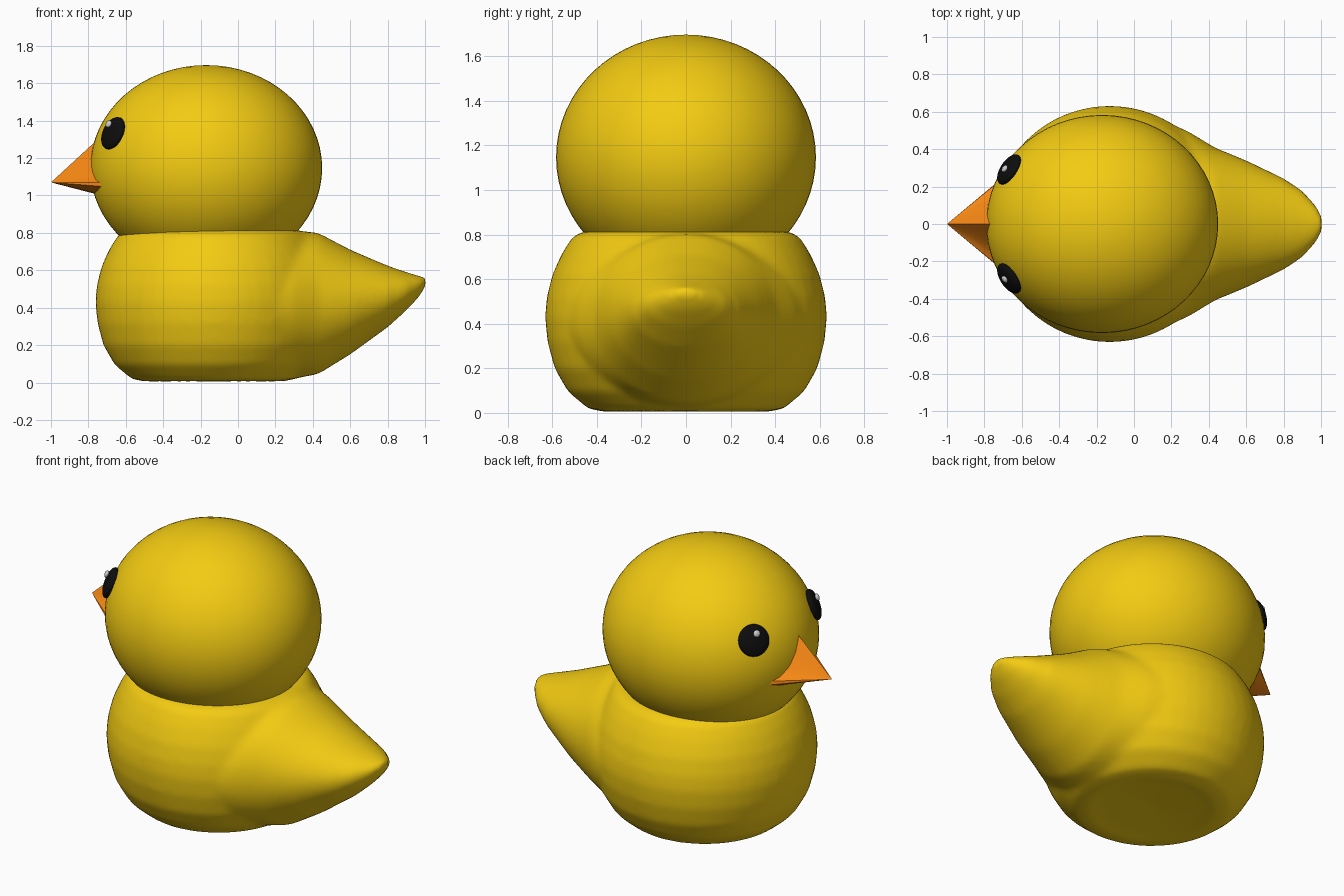
import bpy, bmesh, math
from mathutils import Vector

if "Cube" in bpy.data.objects:
    bpy.data.objects.remove(bpy.data.objects["Cube"])


def material(name, rgb):
    m = bpy.data.materials.new(name)
    m.diffuse_color = (*rgb, 1)
    m.use_nodes = True
    m.node_tree.nodes["Principled BSDF"].inputs["Base Color"].default_value = m.diffuse_color
    return m


yellow = material("yellow", (0.9, 0.6, 0.006))
orange = material("orange", (0.94, 0.25, 0.007))
black = material("black", (0.004, 0.004, 0.004))
white = material("highlight", (0.6, 0.6, 0.6))


def make_object(name, bm, mat):
    bmesh.ops.recalc_face_normals(bm, faces=bm.faces)
    me = bpy.data.meshes.new(name)
    bm.to_mesh(me)
    bm.free()
    ob = bpy.data.objects.new(name, me)
    bpy.context.collection.objects.link(ob)
    me.materials.append(mat)
    me.shade_smooth()
    return ob


def loft(bm, rings):
    """Closed skin through equally long rings of points, capped at both ends."""
    vs = [[bm.verts.new(p) for p in r] for r in rings]
    for a, b in zip(vs, vs[1:]):
        for i in range(len(a)):
            j = (i + 1) % len(a)
            bm.faces.new((a[i], a[j], b[j], b[i]))
    bm.faces.new(vs[0][::-1])
    bm.faces.new(vs[-1])


def ellipsoid(name, loc, radii, mat, segs=48, normal=None):
    bm = bmesh.new()
    bmesh.ops.create_uvsphere(bm, u_segments=segs, v_segments=segs // 2, radius=1)
    bmesh.ops.scale(bm, vec=radii, verts=bm.verts)
    ob = make_object(name, bm, mat)
    ob.location = loc
    if normal:
        ob.rotation_euler = Vector(normal).to_track_quat('Z', 'Y').to_euler()
    return ob


ANG = [2 * math.pi * i / 48 for i in range(48)]

# Body: round turned base with a slightly hollow underside
profile = [(0.02, 0.03), (0.30, 0.015), (0.36, 0.003), (0.44, 0.02), (0.53, 0.095),
           (0.59, 0.20), (0.622, 0.32), (0.633, 0.43), (0.625, 0.52), (0.60, 0.62),
           (0.56, 0.71), (0.51, 0.79), (0.46, 0.815)]
bm = bmesh.new()
loft(bm, [[(-0.13 + r * math.cos(a), r * math.sin(a), z) for a in ANG] for r, z in profile])

# Tail: oval sections (x, half width, bottom, top) narrowing to the tip
tail = [(0.0, 0.58, 0.04, 0.80), (0.15, 0.56, 0.02, 0.81), (0.30, 0.49, 0.02, 0.815),
        (0.43, 0.41, 0.045, 0.80), (0.60, 0.34, 0.15, 0.71), (0.80, 0.245, 0.295, 0.625),
        (0.90, 0.18, 0.385, 0.59), (0.97, 0.105, 0.46, 0.57), (1.005, 0.05, 0.52, 0.56)]
loft(bm, [[(x, w * math.cos(a), (lo + hi) / 2 + (hi - lo) / 2 * math.sin(a)) for a in ANG]
          for x, w, lo, hi in tail])
body = make_object("body", bm, yellow)
remesh = body.modifiers.new("blend", 'REMESH')
remesh.mode = 'VOXEL'
remesh.voxel_size = 0.02
remesh.use_smooth_shade = True
smooth = body.modifiers.new("soften", 'SMOOTH')
smooth.factor = 0.5
smooth.iterations = 8

# Head
HEAD, RADII = Vector((-0.17, 0, 1.147)), (0.62, 0.583, 0.55)
ellipsoid("head", HEAD, RADII, yellow, 64)

# Beak: ridged top, rounded underside, pulled to a point
half = [(-0.75, 0.0, 1.30), (-0.745, 0.06, 1.22), (-0.73, 0.13, 1.14), (-0.70, 0.21, 1.085),
        (-0.68, 0.262, 1.07), (-0.685, 0.262, 1.045), (-0.72, 0.18, 1.022), (-0.745, 0.09, 1.01)]
base = half + [(-0.75, 0.0, 1.005)] + [(x, -y, z) for x, y, z in half[:0:-1]]
tip = Vector((-1.0, 0, 1.07))
bm = bmesh.new()
loft(bm, [[Vector(p).lerp(tip, t) for p in base] for t in (0, 0.5, 0.985)])
beak = make_object("beak", bm, orange)
bpy.context.view_layer.objects.active = beak
beak.select_set(True)
bpy.ops.object.shade_smooth_by_angle(angle=math.radians(35))

# Eyes with highlights, flattened against the head
for side, s in (("right", -1), ("left", 1)):
    eye = Vector((-0.668, s * 0.292, 1.333))
    normal = [d / r ** 2 for d, r in zip(eye - HEAD, RADII)]
    ellipsoid(side + "_eye", eye, (0.092, 0.092, 0.034), black, 32, normal)
    ellipsoid(side + "_eye_highlight", (-0.692, s * 0.296, 1.383), (0.021, 0.021, 0.012),
              white, 16, normal)
